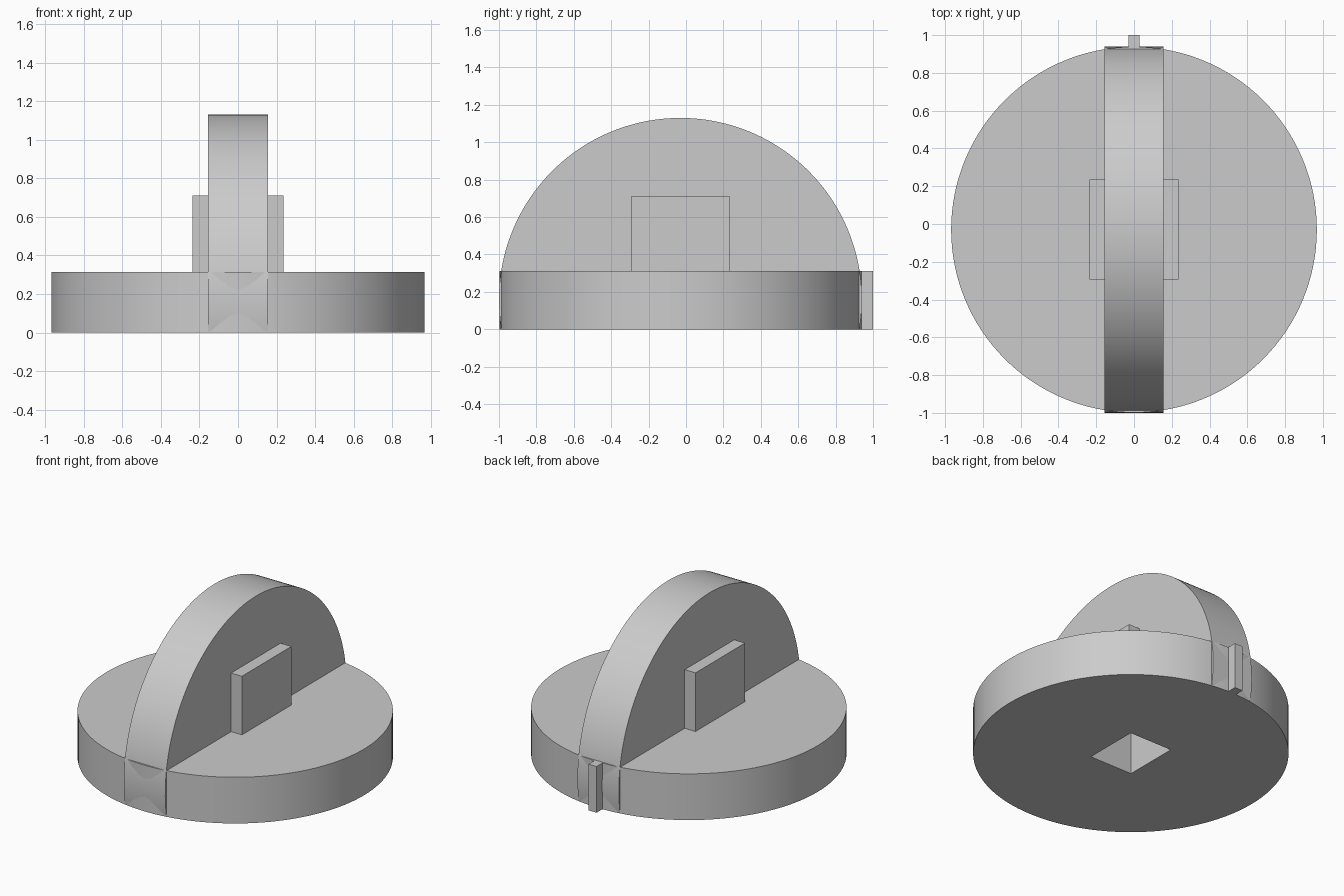
import bpy, math

cube = bpy.data.objects.get("Cube")
if cube:
    bpy.data.objects.remove(cube, do_unlink=True)

YC = -0.03      # centre line of the dial
BASE_H = 0.313
RADIUS = 0.968
FIN_R = 0.97
FIN_Z = 0.16    # height of the fin's circle centre

grey = bpy.data.materials.new("light grey")
grey.use_nodes = True
grey.diffuse_color = (0.6, 0.6, 0.6, 1)
grey.node_tree.nodes["Principled BSDF"].inputs["Base Color"].default_value = (0.6, 0.6, 0.6, 1)


def finish(obj, name):
    obj.name = name
    obj.data.materials.append(grey)
    return obj


def box(name, x, y0, y1, z0, z1):
    """Box of half width x, centred on the middle plane."""
    bpy.ops.mesh.primitive_cube_add(size=1, location=(0, (y0 + y1) / 2, (z0 + z1) / 2))
    obj = bpy.context.object
    obj.scale = (2 * x, y1 - y0, z1 - z0)
    bpy.ops.object.transform_apply(location=True, rotation=True, scale=True)
    return finish(obj, name)


# Round base
bpy.ops.mesh.primitive_cylinder_add(vertices=128, radius=RADIUS, depth=BASE_H,
                                    location=(0, YC, BASE_H / 2))
base = finish(bpy.context.object, "base_disc")
bpy.ops.object.shade_smooth_by_angle(angle=math.radians(30))

# Upright fin: a circular arc profile extruded across x
low = math.asin((0.005 - FIN_Z) / FIN_R)
steps = 96
arc = [low + (math.pi - 2 * low) * i / steps for i in range(steps + 1)]
n = len(arc)
verts = [(x, YC + FIN_R * math.cos(a), FIN_Z + FIN_R * math.sin(a))
         for x in (-0.155, 0.155) for a in arc]
faces = [tuple(reversed(range(n))), tuple(range(n, 2 * n))]
faces += [(i, (i + 1) % n, (i + 1) % n + n, i + n) for i in range(n)]
mesh = bpy.data.meshes.new("grip_fin")
mesh.from_pydata(verts, [], faces)
fin = bpy.data.objects.new("grip_fin", mesh)
bpy.context.collection.objects.link(fin)
finish(fin, "grip_fin")
bpy.ops.object.select_all(action='DESELECT')
fin.select_set(True)
bpy.context.view_layer.objects.active = fin
bpy.ops.object.shade_smooth_by_angle(angle=math.radians(30))

# Shaft housing that shows on both sides of the fin
housing = box("shaft_housing", 0.236, YC - 0.265, YC + 0.265, BASE_H - 0.01, 0.71)

# Pointer tab on the rim
box("pointer_tab", 0.03, 0.9, 1.0, 0, BASE_H)

# Shaft socket cut upward from the underside
cutter = box("socket_cutter", 0.16, YC - 0.19, YC + 0.19, -0.1, 0.63)
cutter.hide_render = True
for part in (base, fin, housing):
    mod = part.modifiers.new("socket", 'BOOLEAN')
    mod.operation = 'DIFFERENCE'
    mod.solver = 'EXACT'
    mod.object = cutter
    bpy.context.view_layer.objects.active = part
    bpy.ops.object.modifier_move_to_index(modifier=mod.name, index=0)
    bpy.ops.object.modifier_apply(modifier=mod.name)
bpy.data.objects.remove(cutter, do_unlink=True)
